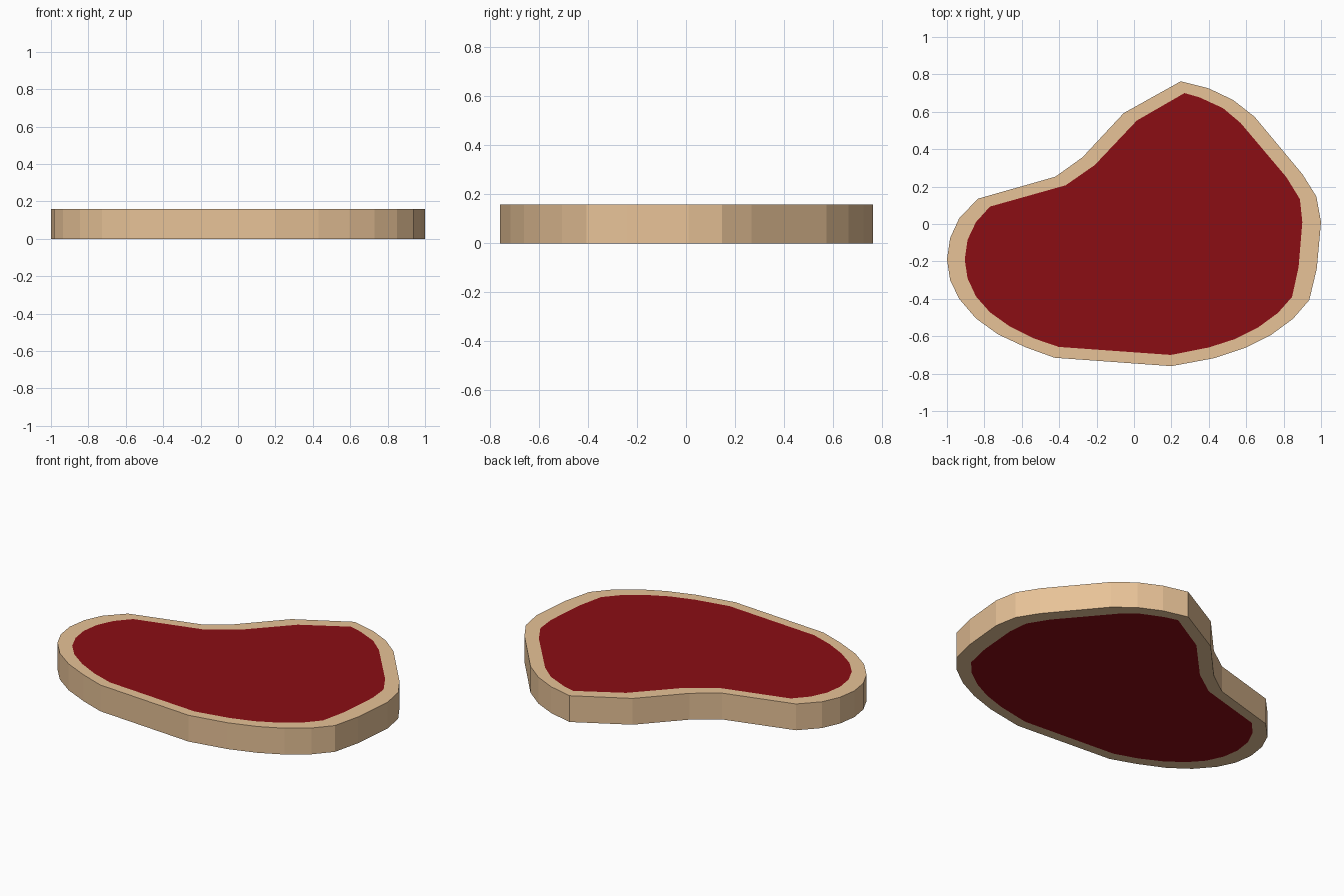
import bpy
import bmesh

if "Cube" in bpy.data.objects:
    bpy.data.objects.remove(bpy.data.objects["Cube"])

THICKNESS = 0.16

# Outer edge of the fat rim, clockwise from the top corner
RIM = [(.25, .763), (.40, .725), (.53, .663), (.645, .573), (.90, .267), (.975, .147), (1, .01),
       (.977, -.24), (.937, -.407), (.85, -.507), (.73, -.595), (.595, -.662), (.43, -.717),
       (.20, -.76), (-.425, -.715), (-.577, -.66), (-.727, -.59), (-.845, -.505),
       (-.935, -.40), (-.983, -.30), (-1, -.19), (-.983, -.075), (-.935, .03), (-.835, .135),
       (-.42, .253), (-.275, .357), (-.055, .593)]

# Matching edge of the lean meat
MEAT = [(.27, .70), (.35, .677), (.475, .62), (.57, .54), (.815, .25), (.887, .133), (.90, .01),
        (.88, -.23), (.845, -.39), (.77, -.475), (.665, -.552), (.54, -.615), (.40, -.66),
        (.197, -.70), (-.403, -.657), (-.54, -.61), (-.665, -.547), (-.77, -.472),
        (-.845, -.387), (-.89, -.29), (-.905, -.19), (-.89, -.085), (-.845, .01), (-.77, .093),
        (-.365, .207), (-.21, .315), (.015, .553)]


def material(name, color):
    mat = bpy.data.materials.new(name)
    mat.diffuse_color = (*color, 1)
    mat.use_nodes = True
    mat.node_tree.nodes["Principled BSDF"].inputs["Base Color"].default_value = mat.diffuse_color
    return mat


def loop(bm, points, z):
    return [bm.verts.new((x, y, z)) for x, y in points]


def bridge(bm, a, b):
    for i in range(len(a)):
        j = (i + 1) % len(a)
        bm.faces.new((a[i], a[j], b[j], b[i]))


bm = bmesh.new()
meat_low, rim_low = loop(bm, MEAT, 0), loop(bm, RIM, 0)
rim_top, meat_top = loop(bm, RIM, THICKNESS), loop(bm, MEAT, THICKNESS)

# Fat: underside ring, side wall and top ring
bridge(bm, meat_low, rim_low)
bridge(bm, rim_low, rim_top)
bridge(bm, rim_top, meat_top)

# Lean meat: flush faces above and below
for edge in (meat_low, meat_top):
    bm.faces.new(edge).material_index = 1

bmesh.ops.recalc_face_normals(bm, faces=bm.faces)
mesh = bpy.data.meshes.new("steak")
bm.to_mesh(mesh)
bm.free()
mesh.materials.append(material("fat", (0.80, 0.54, 0.31)))
mesh.materials.append(material("lean_meat", (0.26, 0.004, 0.007)))
bpy.context.collection.objects.link(bpy.data.objects.new("steak", mesh))
